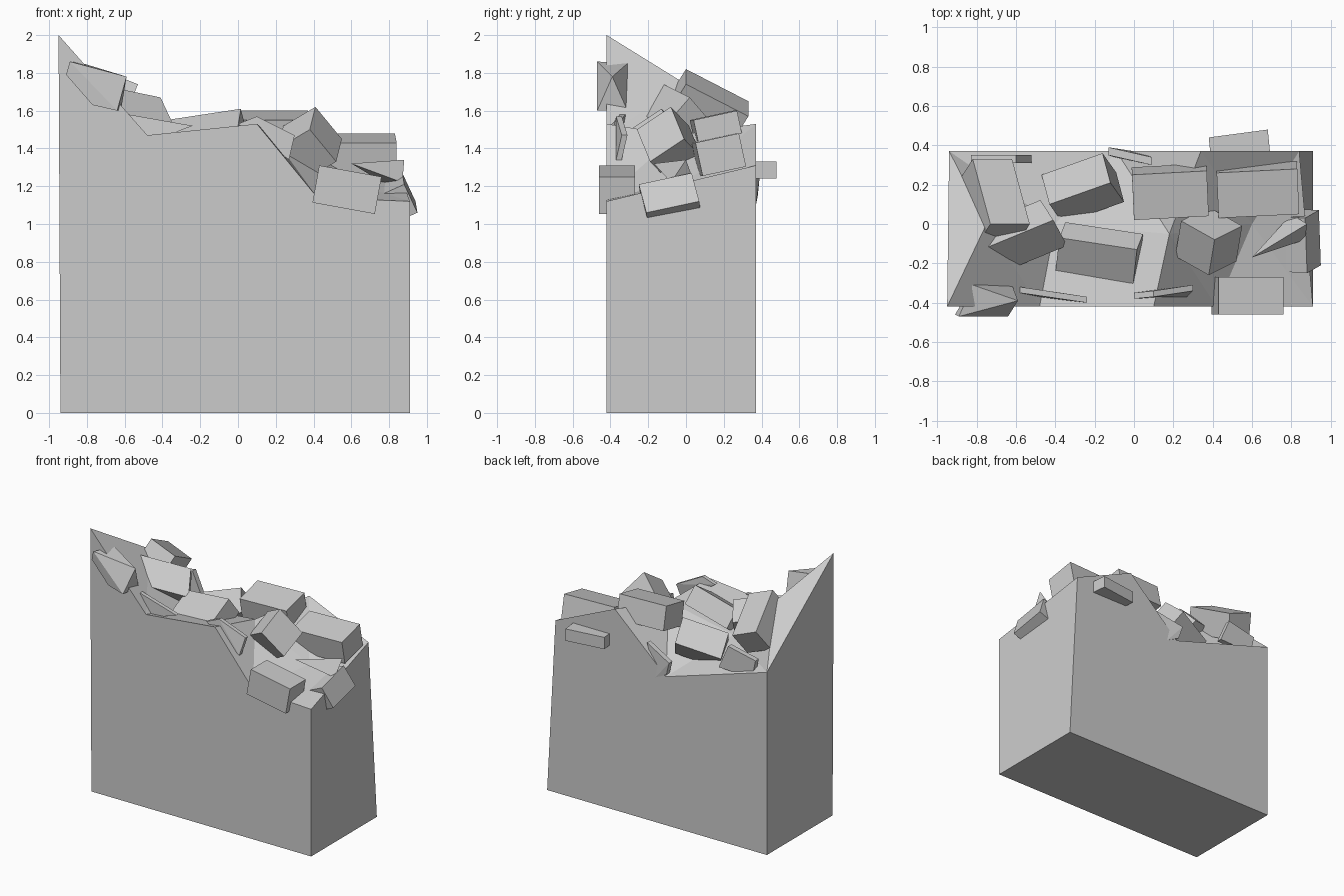
import bpy
import bmesh
from mathutils import Vector

default_cube = bpy.data.objects.get("Cube")
if default_cube:
    bpy.data.objects.remove(default_cube, do_unlink=True)

# Single stone colour
STONE = (0.6, 0.6, 0.6, 1.0)
stone = bpy.data.materials.new("grey_stone")
stone.use_nodes = True
stone.diffuse_color = STONE
for node in stone.node_tree.nodes:
    if node.type == "BSDF_PRINCIPLED":
        node.inputs["Base Color"].default_value = STONE


def finish(name, bm):
    """Turn a bmesh into a flat shaded stone object."""
    bmesh.ops.recalc_face_normals(bm, faces=bm.faces[:])
    mesh = bpy.data.meshes.new(name)
    bm.to_mesh(mesh)
    bm.free()
    mesh.materials.append(stone)
    part = bpy.data.objects.new(name, mesh)
    bpy.context.collection.objects.link(part)
    return part


def hull(name, points):
    """Faceted stone wrapped tightly around a few corner points."""
    bm = bmesh.new()
    verts = [bm.verts.new(point) for point in points]
    result = bmesh.ops.convex_hull(bm, input=verts)
    unused = [v for v in result["geom_interior"] if isinstance(v, bmesh.types.BMVert)]
    bmesh.ops.delete(bm, geom=unused, context="VERTS")
    bmesh.ops.dissolve_limit(bm, angle_limit=0.01, verts=bm.verts[:], edges=bm.edges[:])
    return finish(name, bm)


def block(name, corner, along, across, thickness):
    """Squared stone: one exposed face from three corners, then its depth."""
    origin = Vector(corner)
    side = Vector(along) - origin
    other = Vector(across) - origin
    depth = side.cross(other).normalized() * -thickness
    points = [origin + side * i + other * j + depth * k
              for i in (0, 1) for j in (0, 1) for k in (0, 1)]
    return hull(name, points)


def shard(name, outline, thickness):
    """Thin splinter extruded backwards or forwards from a flat outline."""
    offset = Vector((0, thickness, 0))
    points = [Vector(point) for point in outline]
    return hull(name, points + [point + offset for point in points])


# Broken wall: straight sides with a ragged, faceted top
FRONT, BACK, LEFT, RIGHT = -0.42, 0.37, -0.94, 0.91
corners = dict(
    j=(LEFT, FRONT, 0), k=(RIGHT, FRONT, 0),
    l=(RIGHT, BACK, 0), m=(LEFT, BACK, 0),
    # front rim
    a=(-0.95, FRONT, 2.0), b=(-0.48, FRONT, 1.47), c=(0.1, FRONT, 1.53),
    d=(0.42, FRONT, 1.14), e=(RIGHT, FRONT, 1.12),
    # back rim
    p=(LEFT, BACK, 1.39), q=(-0.09, BACK, 1.13),
    r=(0.34, BACK, 1.53), s=(0.84, BACK, 1.31),
    # broken core
    u=(-0.75, 0, 1.74), v=(-0.4, 0, 1.39), w=(0.18, -0.05, 1.47), x=(0.6, 0, 1.22),
)
sides = "jkedcba lmpqrs klse mjap mlkj"
ragged_top = "abu bvu bcv cwv cdw dxw dex esx srx rwx rqw qvw qpv puv pau"
bm = bmesh.new()
verts = {key: bm.verts.new(point) for key, point in corners.items()}
for loop in (sides + " " + ragged_top).split():
    bm.faces.new([verts[key] for key in loop])
finish("broken_wall", bm)

# Squared rubble lying on the top
block("rubble_high_back", (-0.73, 0, 1.82), (-0.53, 0, 1.74), (-0.82, 0.33, 1.65), thickness=0.19)
block("rubble_high_front", (-0.75, -0.12, 1.74), (-0.68, -0.25, 1.59), (-0.41, 0.02, 1.67), thickness=0.17)
block("rubble_valley", (-0.43, 0.1, 1.45), (-0.12, 0.21, 1.53), (-0.47, 0.25, 1.32), thickness=0.18)
block("rubble_middle", (-0.38, -0.07, 1.55), (-0.4, -0.25, 1.43), (0.015, -0.13, 1.61), thickness=0.15)
block("rubble_crest", (0.41, -0.08, 1.62), (0.38, -0.26, 1.5), (0.55, -0.01, 1.45), thickness=0.22)
block("rubble_back", (0, 0.02, 1.55), (0.38, 0.04, 1.55), (-0.01, 0.25, 1.6), thickness=0.18)
block("rubble_back_end", (0.43, 0.03, 1.43), (0.84, 0.05, 1.43), (0.42, 0.26, 1.48), thickness=0.18)
block("rubble_front_end", (0.43, -0.46, 1.31), (0.76, -0.46, 1.25), (0.43, -0.27, 1.31), thickness=0.2)
block("rubble_side", (0.88, -0.25, 1.21), (0.95, -0.21, 1.06), (0.87, 0.03, 1.27), thickness=0.2)
block("rubble_back_ledge", (0.4, 0.24, 1.33), (0.7, 0.28, 1.33), (0.38, 0.44, 1.33), thickness=0.09)

# Pointed stones
hull("peak_stone", [
    (-0.89, -0.47, 1.86), (-0.82, -0.31, 1.85), (-0.59, -0.39, 1.78),
    (-0.64, -0.47, 1.6), (-0.62, -0.31, 1.6),
    (-0.91, -0.46, 1.79), (-0.77, -0.46, 1.63)])
hull("end_splinter", [
    (0.6, -0.17, 1.32), (0.88, 0, 1.34), (0.87, -0.08, 1.22), (0.8, 0.05, 1.2)])

# Thin splinters along the rims
shard("front_splinter_left", [
    (-0.58, -0.35, 1.58), (-0.37, -0.38, 1.53), (-0.24, -0.4, 1.52), (-0.5, -0.37, 1.42)], thickness=0.03)
shard("front_splinter_middle", [
    (0, -0.38, 1.53), (0.1, -0.37, 1.57), (0.3, -0.34, 1.47), (0.27, -0.37, 1.34)], thickness=0.03)
shard("back_splinter_left", [
    (-0.83, 0.35, 1.44), (-0.6, 0.35, 1.49), (-0.52, 0.35, 1.31), (-0.8, 0.35, 1.3)], thickness=-0.04)
shard("back_splinter_middle", [
    (-0.13, 0.39, 1.25), (0.09, 0.34, 1.33), (-0.1, 0.38, 1.15), (0, 0.37, 1.1)], thickness=-0.04)
